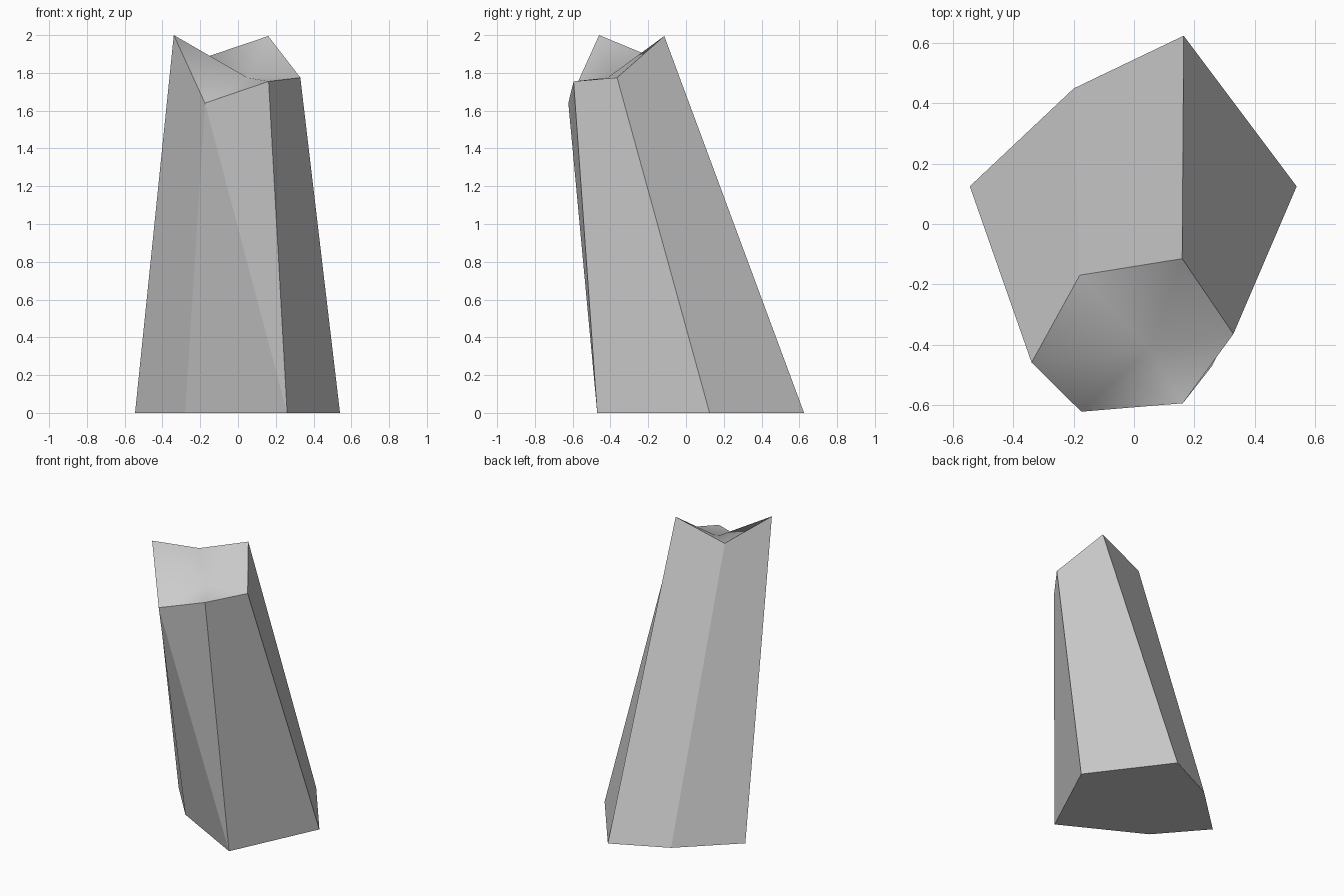
import bpy, bmesh

if "Cube" in bpy.data.objects:
    bpy.data.objects.remove(bpy.data.objects["Cube"])

# Matching base outline (x, y) and slanted upper rim (x, y, z), counter-clockwise
base = [(0.54, 0.125), (0.165, 0.625), (-0.2, 0.45),
        (-0.545, 0.125), (-0.28, -0.18), (0.26, -0.47)]
rim = [(0.33, -0.365, 1.775), (0.16, -0.115, 1.995), (-0.18, -0.17, 1.88),
       (-0.34, -0.46, 2.0), (-0.175, -0.623, 1.64), (0.162, -0.595, 1.755)]

bm = bmesh.new()
low = [bm.verts.new((x, y, 0)) for x, y in base]
top = [bm.verts.new(p) for p in rim]
hollow = bm.verts.new((0.05, -0.415, 1.775))  # low point of the broken top

# Flat underside
bm.faces.new(low[::-1])

# Leaning sides and smooth broken top
for i in range(6):
    j = (i + 1) % 6
    for tri in ((low[i], low[j], top[i]), (low[j], top[j], top[i])):
        if i == 4:  # strongly twisted front side keeps its diagonal
            bm.faces.new(tri)
    if i != 4:
        bm.faces.new((low[j], top[j], top[i], low[i]))
    bm.faces.new((top[i], top[j], hollow)).smooth = True

mesh = bpy.data.meshes.new("rock_pillar")
bm.to_mesh(mesh)
bm.free()
pillar = bpy.data.objects.new("rock_pillar", mesh)
bpy.context.collection.objects.link(pillar)
